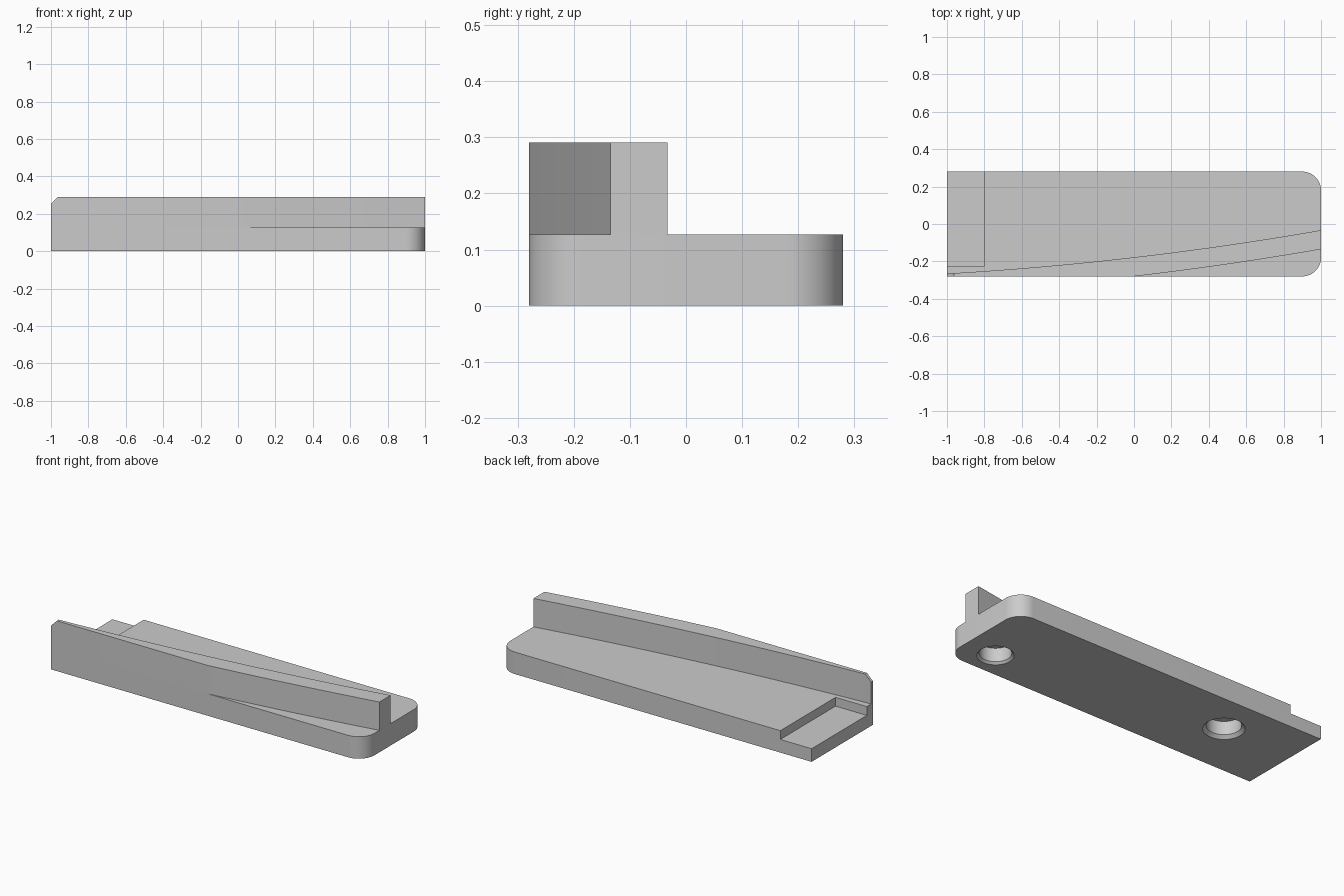
import bpy, bmesh, math

if "Cube" in bpy.data.objects:
    bpy.data.objects.remove(bpy.data.objects["Cube"], do_unlink=True)

HALF_Y, BASE_TOP, FENCE_TOP = 0.28, 0.127, 0.291
CORNER, FILLET = 0.1, 0.008

grey = bpy.data.materials.new("plain_grey")
grey.use_nodes = True
grey.diffuse_color = (0.6, 0.6, 0.6, 1)
grey.node_tree.nodes["Principled BSDF"].inputs["Base Color"].default_value = grey.diffuse_color


def prism(name, outline, z0, z1, round_edge=None):
    """Extrude a counter-clockwise outline, optionally rounding chosen top edges."""
    bm = bmesh.new()
    face = bm.faces.new([bm.verts.new((x, y, z0)) for x, y in outline])
    top = bmesh.ops.extrude_face_region(bm, geom=[face])["geom"]
    for v in top:
        if isinstance(v, bmesh.types.BMVert):
            v.co.z = z1
    bmesh.ops.recalc_face_normals(bm, faces=bm.faces)
    if round_edge:
        edges = [e for e in bm.edges if all(v.co.z == z1 for v in e.verts)
                 and round_edge(e.verts[0].co, e.verts[1].co)]
        bmesh.ops.bevel(bm, geom=edges, offset=FILLET, segments=4,
                        profile=0.5, affect='EDGES')
    return finish(name, bm)


def finish(name, bm):
    mesh = bpy.data.meshes.new(name)
    bm.to_mesh(mesh)
    bm.free()
    mesh.materials.append(grey)
    ob = bpy.data.objects.new(name, mesh)
    bpy.context.collection.objects.link(ob)
    return ob


def cut(target, cutter):
    mod = target.modifiers.new("cut", 'BOOLEAN')
    mod.operation, mod.solver, mod.object = 'DIFFERENCE', 'EXACT', cutter
    bpy.context.view_layer.objects.active = target
    bpy.ops.object.modifier_apply(modifier=mod.name)
    bpy.data.objects.remove(cutter, do_unlink=True)


def hole_cutter(x, y, radius, chamfer, depth):
    """Blind hole with a chamfered mouth, opening downward."""
    bm = bmesh.new()
    rings = []
    for r, z in ((radius + 2 * chamfer, -chamfer), (radius, chamfer), (radius, depth)):
        rings.append([bm.verts.new((x + r * math.cos(a), y + r * math.sin(a), z))
                      for a in (math.tau * i / 48 for i in range(48))])
    for low, high in zip(rings, rings[1:]):
        for i in range(48):
            j = (i + 1) % 48
            bm.faces.new((low[i], low[j], high[j], high[i]))
    bm.faces.new(rings[0])
    bm.faces.new(rings[-1])
    bmesh.ops.recalc_face_normals(bm, faces=bm.faces)
    return finish("hole_cutter", bm)


def arc(cx, cy, start):
    return [(cx + CORNER * math.cos(math.radians(start + 90 * i / 16)),
             cy + CORNER * math.sin(math.radians(start + 90 * i / 16))) for i in range(17)]


# Base plate, rounded at the left end
outline = [(-1, -HALF_Y)] + arc(1 - CORNER, CORNER - HALF_Y, -90) \
    + arc(1 - CORNER, HALF_Y - CORNER, 0) + [(-1, HALF_Y)]
base = prism("base_plate", outline, 0, BASE_TOP,
             lambda a, b: min(a.y, b.y) > HALF_Y - 0.001)

# Recess at the right end and blind holes underneath
cut(base, prism("recess_cutter", [(-1.1, -0.225), (-0.8, -0.225), (-0.8, 0.4), (-1.1, 0.4)],
                0.076, 0.3))
cut(base, hole_cutter(0.807, -0.13, 0.083, 0.012, 0.09))
cut(base, hole_cutter(-0.557, 0.045, 0.09, 0.018, 0.095))


# Curved fence, flush with the front edge on its right half
def back_y(x):
    return -0.178 + 0.116 * x + 0.029 * x * x


steps = 24
front = [(-1, -HALF_Y)] + [(i / steps, back_y(i / steps) - 0.102) for i in range(steps + 1)]
back = [(1 - 2 * i / 48, back_y(1 - 2 * i / 48)) for i in range(49)]
fence = prism("curved_fence", front + back, BASE_TOP, FENCE_TOP,
              lambda a, b: abs(a.x - b.x) > 0.01
              and all(abs(v.y - back_y(v.x)) < 0.001 for v in (a, b)))

# Chamfer on the fence's right top corner
bm = bmesh.new()
bm.from_mesh(fence.data)
cut_edges = bmesh.ops.bisect_plane(bm, geom=bm.verts[:] + bm.edges[:] + bm.faces[:],
                                   plane_co=(-1, 0, FENCE_TOP - 0.037),
                                   plane_no=(-1, 0, 1), clear_outer=True)["geom_cut"]
bmesh.ops.holes_fill(bm, edges=[e for e in cut_edges if isinstance(e, bmesh.types.BMEdge)])
bmesh.ops.recalc_face_normals(bm, faces=bm.faces)
bm.to_mesh(fence.data)
bm.free()

# Smooth the curved surfaces, keep hard edges sharp
for ob in (base, fence):
    bpy.ops.object.select_all(action='DESELECT')
    ob.select_set(True)
    bpy.context.view_layer.objects.active = ob
    bpy.ops.object.shade_smooth_by_angle(angle=math.radians(25))
